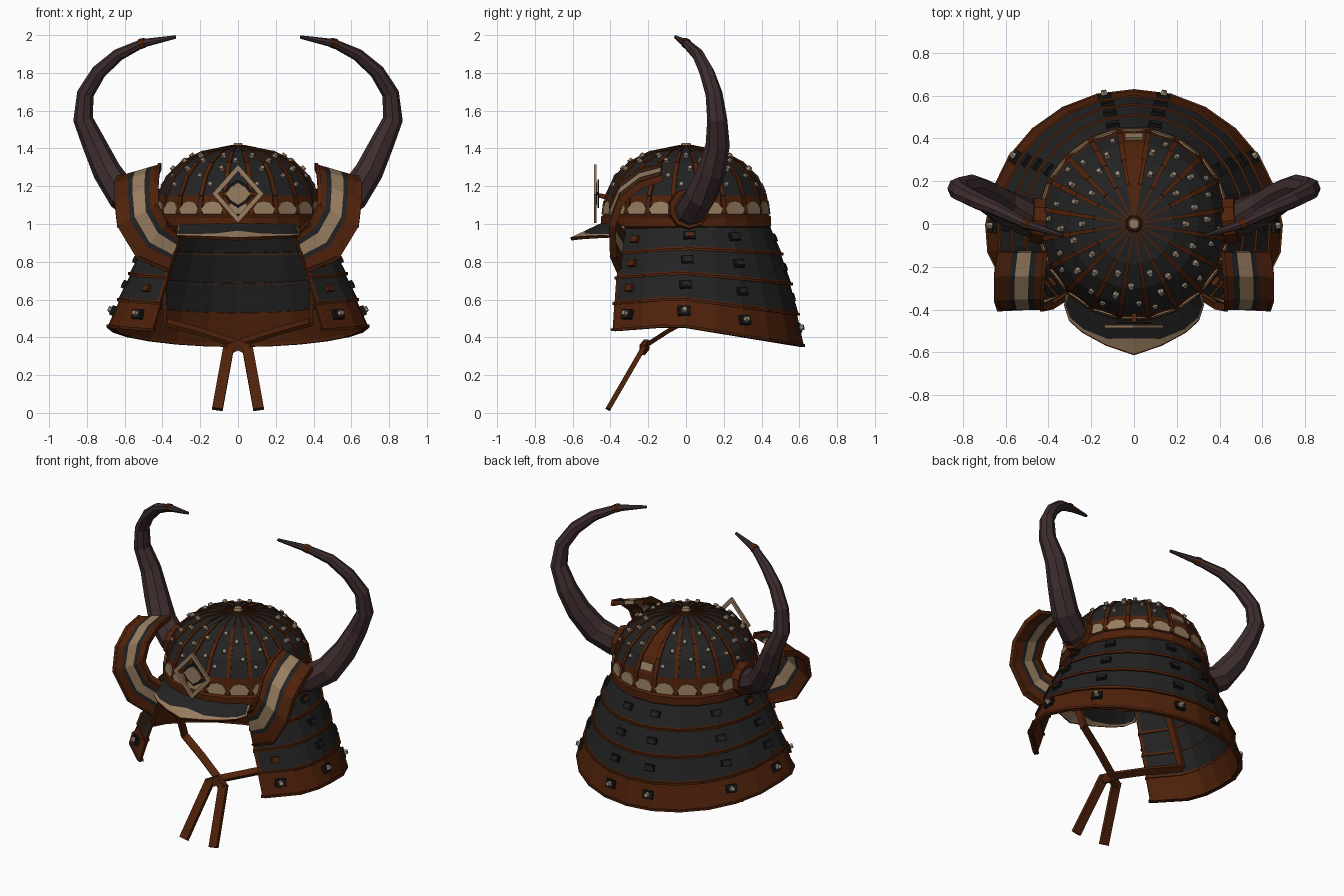
import bpy, bmesh
from math import sin, cos, radians, pi
from mathutils import Vector, Matrix

if "Cube" in bpy.data.objects:
    bpy.data.objects.remove(bpy.data.objects["Cube"])


def material(name, rgb):
    m = bpy.data.materials.new(name)
    m.use_nodes = True
    m.diffuse_color = (*rgb, 1)
    m.node_tree.nodes["Principled BSDF"].inputs["Base Color"].default_value = (*rgb, 1)
    return m


BROWN = material("brown lacquer", (0.078, 0.0155, 0.0032))
DARK = material("dark iron", (0.0165, 0.0165, 0.0165))
TAN = material("tan metal", (0.31, 0.205, 0.115))
HORN = material("horn purple", (0.048, 0.026, 0.028))
BLACK = material("black edging", (0.007, 0.007, 0.007))
STUD = material("stud metal", (0.32, 0.25, 0.18))


def finish(name, bm, mats, thick=0, mirror=False):
    bmesh.ops.recalc_face_normals(bm, faces=bm.faces)
    me = bpy.data.meshes.new(name)
    bm.to_mesh(me)
    bm.free()
    for m in mats:
        me.materials.append(m)
    ob = bpy.data.objects.new(name, me)
    bpy.context.collection.objects.link(ob)
    if thick:
        mod = ob.modifiers.new("thickness", "SOLIDIFY")
        mod.thickness, mod.offset = thick, 0
    if mirror:
        ob.modifiers.new("mirror", "MIRROR")


def grid(bm, rows, rule=lambda i, j: 0, closed=False):
    """Skin rows of points; rule gives the material of each cell."""
    vs = [[bm.verts.new(p) for p in row] for row in rows]
    n = len(rows[0])
    for i in range(len(rows) - 1):
        for j in range(n if closed else n - 1):
            k = (j + 1) % n
            f = bm.faces.new((vs[i][j], vs[i][k], vs[i + 1][k], vs[i + 1][j]))
            f.material_index = rule(i, j)
    return vs


def facing(p, n):
    """Matrix at p with local z along n and local y upwards."""
    n = Vector(n).normalized()
    x = Vector((0, 0, 1)).cross(n).normalized()
    m = Matrix((x, n.cross(x), n)).transposed().to_4x4()
    m.translation = p
    return m


def paint(geom, idx):
    for f in {f for v in geom["verts"] for f in v.link_faces}:
        f.material_index = idx


def box(bm, m, size, idx=0):
    paint(bmesh.ops.create_cube(bm, size=1, matrix=m @ Matrix.Diagonal((*size, 1))), idx)


def knob(bm, m, r, h, idx=0, seg=6, taper=0.65):
    paint(bmesh.ops.create_cone(bm, cap_ends=True, segments=seg, radius1=r,
          radius2=r * taper, depth=h, matrix=m), idx)


def beam(bm, p, q, w, t, out):
    """Flat bar from p to q, w wide, t thick towards out."""
    p, q = Vector(p), Vector(q)
    z = (q - p).normalized()
    x = Vector(out).cross(z).normalized()
    m = Matrix((x, z.cross(x), z)).transposed().to_4x4()
    m.translation = (p + q) / 2
    box(bm, m, (w, t, (q - p).length + t / 2))


def polar(r, a, z):
    return Vector((r * cos(a), r * sin(a), z))


# Dome of twenty panels
N = 20
step = 2 * pi / N
profile = [(.435, .99), (.435, 1.06), (.42, 1.15), (.375, 1.245), (.30, 1.32), (.19, 1.375), (.04, 1.405)]
seams = [pi / 2 - step / 2 + step * k for k in range(N)]
bm = bmesh.new()
grid(bm, [[polar(r, a, z) for a in seams] for r, z in profile],
     lambda i, j: 0 if i < 2 or j == 0 else 1, True)
finish("dome", bm, [BROWN, DARK], 0.012)

bm = bmesh.new()
for a in seams:
    for (r, z), (r2, z2) in zip(profile[1:], profile[2:]):
        beam(bm, polar(r, a, z), polar(r2, a, z2), min(.024, .006 + r2 * .06), .024, polar(1, a, .5))
finish("dome_ribs", bm, [BROWN])

bm = bmesh.new()
grid(bm, [[polar(r, a, z) for a in seams] for r, z in
     ((.44, .98), (.452, .99), (.452, 1.035), (.44, 1.045))], closed=True)
finish("dome_rim", bm, [BROWN], 0.01)

# Pointed tan plates round the foot of the dome, and studs above
plates, studs = bmesh.new(), bmesh.new()
for k in range(N):
    a = pi / 2 + step * k
    m = facing(polar(.43, a, 1.095), polar(1, a, .12))
    shape = ((-.05, -.045), (.05, -.045), (.06, -.015), (.036, .018), (0, .026), (-.036, .018), (-.06, -.015))
    plates.faces.new([plates.verts.new(m @ Vector((x, y, .008))) for x, y in shape])
    if k == 0:
        box(plates, facing(polar(.405, a, 1.19), polar(1, a, .45)), (.08, .045, .016))
        continue
    spots = ((.385, 1.2, -.2), (.335, 1.285, .2), (.235, 1.352, 0)) if k % 2 else \
            ((.36, 1.245, .2), (.285, 1.325, -.15))
    for r, z, off in spots:
        knob(studs, facing(polar(r + .005, a + off * step, z + .005), polar(1, a, .6 + (.4 - r) * 5)), .019, .036)
finish("dome_foot_plates", plates, [TAN], 0.008)
finish("dome_studs", studs, [STUD])

bm = bmesh.new()
for r, h, z, i in ((.05, .02, 1.405, 0), (.034, .03, 1.415, 1)):
    knob(bm, Matrix.Translation((0, 0, z)), r, h, i, 10)
finish("crown_knob", bm, [BROWN, TAN])

# Neck guard: four flared tiers, open at the front.  (side z, back z, rx, back ry, centre y)
tiers = [((1.0, 1.0, .43, .43, 0), (.865, .835, .51, .518, -.015)),
         ((.88, .85, .495, .505, -.015), (.735, .675, .57, .583, -.03)),
         ((.75, .69, .555, .57, -.03), (.60, .515, .63, .63, -.04)),
         ((.615, .53, .615, .618, -.04), (.46, .35, .685, .667, -.05))]


def guard(tier, v, t):
    zs, zb, rx, ry, cy = [a + (b - a) * v for a, b in zip(*tier)]
    s = sin(t)
    if s > 0:
        return Vector((rx * cos(t), cy + ry * s, zs - (zs - zb) * s))
    return Vector((rx * cos(t), cy + .44 * s, zs + .035 * s))


SPAN = radians(139)
us = [-1, -.985] + [-.93 + 1.86 * k / 18 for k in range(1, 18)] + [.985, 1]
angles = [pi / 2 - SPAN * u for u in us]
for k, tier in enumerate(tiers):
    bm = bmesh.new()
    last = len(us) - 2
    grid(bm, [[guard(tier, v, t) for t in angles] for v in (0, .89, 1)],
         lambda i, j: 0 if k == 3 or i == 1 or j in (0, last) else 1)
    finish("neck_guard_tier_%d" % (k + 1), bm, [BROWN, DARK], 0.016)

# Raised cord along each tier edge
bm = bmesh.new()
for tier in tiers:
    for a, b in zip(angles, angles[1:]):
        beam(bm, guard(tier, .96, a), guard(tier, .96, b), .014, .03, polar(1, (a + b) / 2, 0))
finish("neck_guard_cords", bm, [BROWN])

# Buckles on the upper tiers, studs on the lowest
bm = bmesh.new()
for k, tier in enumerate(tiers):
    for deg in (-36, 3, 33, 78):
        t = radians(deg)
        p = guard(tier, .48, t)
        along = guard(tier, .48, t + .05) - p
        m = facing(p, along.cross(guard(tier, 0, t) - p)) @ Matrix.Translation((0, 0, .01))
        if k == 3:
            box(bm, m, (.065, .05, .026), 2)
            knob(bm, m @ Matrix.Translation((0, 0, .018)), .021, .03, 3)
        elif deg == -36:
            box(bm, m, (.045, .035, .022), 0)
        else:
            box(bm, m, (.062, .042, .022), 2)
            box(bm, m, (.044, .024, .028), 0 if k == 0 and deg == 3 else 1)
finish("neck_guard_fittings", bm, [BROWN, DARK, BLACK, STUD], mirror=True)

# Turned-back side wings, striped across their width: (inner edge, outer edge)
stations = [((.31, -.335, .95), (.37, -.355, .755)), ((.38, -.38, 1.01), (.535, -.385, .825)),
            ((.425, -.39, 1.10), (.635, -.39, .99)), ((.425, -.34, 1.21), (.65, -.345, 1.12)),
            ((.42, -.24, 1.28), (.65, -.24, 1.205)), ((.41, -.13, 1.305), (.635, -.13, 1.24))]
stations = [(Vector(a), Vector(b)) for a, b in stations]
bands = (0, .18, .3, .58, .69, 1)
bm = bmesh.new()
grid(bm, [[a.lerp(b, w) for w in bands] for a, b in stations],
     lambda i, j: (0, 1, 2, 1, 0)[j])
finish("side_wings", bm, [BROWN, DARK, TAN], 0.026, True)
bm = bmesh.new()
for w in (.02, .98):
    edge = [a.lerp(b, w) for a, b in stations]
    for p, q in zip(edge, edge[1:]):
        beam(bm, p, q, .036, .018, (1, 0, 0))
finish("side_wing_edges", bm, [BROWN], 0, True)

# Peaked visor, as columns of (x, y, angle of the back edge)
half = [(.32, -.375, 44), (.318, -.388, 46), (.3, -.45, 54), (.24, -.505, 64), (.13, -.565, 77), (0, -.61, 90)]
cols = half + [(-x, y, 180 - d) for x, y, d in half[-2::-1]]
rows = [[polar(.43, -radians(d), 1.005).lerp((x, y, .92 + .04 * abs(x)),
         w if w != .5 else min(.86, .56 + 1.7 * abs(x)))
         for x, y, d in cols] for w in (0, .3, .5, .96, 1)]
bm = bmesh.new()
grid(bm, rows, lambda i, j: 2 if i == 3 else 1 if i == 2 or j in (0, 9) else 0)
finish("visor", bm, [DARK, TAN, BROWN], 0.016)

# Diamond crest
bm = bmesh.new()
loops = [[(sx * h, -.48, 1.16 + sz * h * 1.13) for sx, sz in ((1, 0), (0, 1), (-1, 0), (0, -1))]
         for h in (.137, .105)]
grid(bm, loops, closed=True)
finish("crest_frame", bm, [TAN], 0.014)
bm = bmesh.new()
ring = [(.065, 0), (.04, .035), (0, .06), (-.04, .035), (-.065, 0), (-.04, -.035), (0, -.06), (.04, -.035)]
for i, (y, size) in enumerate(((-.474, 1), (-.464, 1.25))):
    f = bm.faces.new([bm.verts.new((x * size, y, 1.16 + z * size)) for x, z in ring])
    f.material_index = i
finish("crest_centre", bm, [TAN, BLACK], 0.008)
bm = bmesh.new()
beam(bm, (0, -.41, 1.14), (0, -.455, 1.15), .025, .025, (0, 0, 1))
for s in (1, -1):
    beam(bm, (s * .06, -.468, 1.16), (s * .115, -.476, 1.16), .02, .008, (0, 1, 0))
finish("crest_mount", bm, [BROWN])

# Curved horns: (x, y, z, radius)
path = [(.40, .0, 1.065, .085), (.50, .03, 1.08, .086), (.61, .08, 1.15, .084), (.695, .135, 1.28, .075),
        (.76, .168, 1.42, .064), (.82, .165, 1.555, .053), (.808, .148, 1.69, .045), (.737, .11, 1.805, .04),
        (.635, .065, 1.895, .033), (.505, .0, 1.957, .023), (.33, -.055, 1.99, .009)]
pts = [Vector(p[:3]) for p in path]


def horn_ring(k, scale=1.0, shift=0.0):
    d = (pts[min(k + 1, len(pts) - 1)] - pts[max(k - 1, 0)]).normalized()
    u = d.cross(Vector((0, 1, 0))).normalized()
    v = d.cross(u)
    r = path[k][3] * scale
    return [pts[k] + d * shift + (u * cos(a) + v * sin(a)) * r for a in [2 * pi * i / 8 for i in range(8)]]


bm = bmesh.new()
vs = grid(bm, [horn_ring(k) for k in range(len(path))], closed=True)
bm.faces.new(vs[-1])
bm.faces.new(vs[0])
finish("horns", bm, [HORN], 0, True)
bm = bmesh.new()
grid(bm, [horn_ring(9, 1.12, -.015), horn_ring(9, 1.02, .015)], closed=True)
finish("horn_bands", bm, [BROWN], 0.004, True)
bm = bmesh.new()
knob(bm, facing((.45, .015, 1.08), (1, .1, .1)), .112, .06, 0, 10, .95)
finish("horn_sockets", bm, [BROWN], 0, True)

# Chin cord with knot and hanging tails
bm = bmesh.new()
cord = [(.40, -.16, .94), (.385, -.01, .48), (.2, -.1, .43), (0, -.2, .365)]
for p, q in zip(cord, cord[1:]):
    beam(bm, p, q, .045, .022, (0, -.6, 1) if q[0] < .3 else (1, 0, 0))
beam(bm, (.0, -.21, .36), (.055, -.23, .335), .055, .03, (0, 1, 0))
beam(bm, (.05, -.225, .345), (.108, -.41, .025), .056, .026, (0, 1, -.5))
finish("chin_cord", bm, [BROWN], 0, True)
